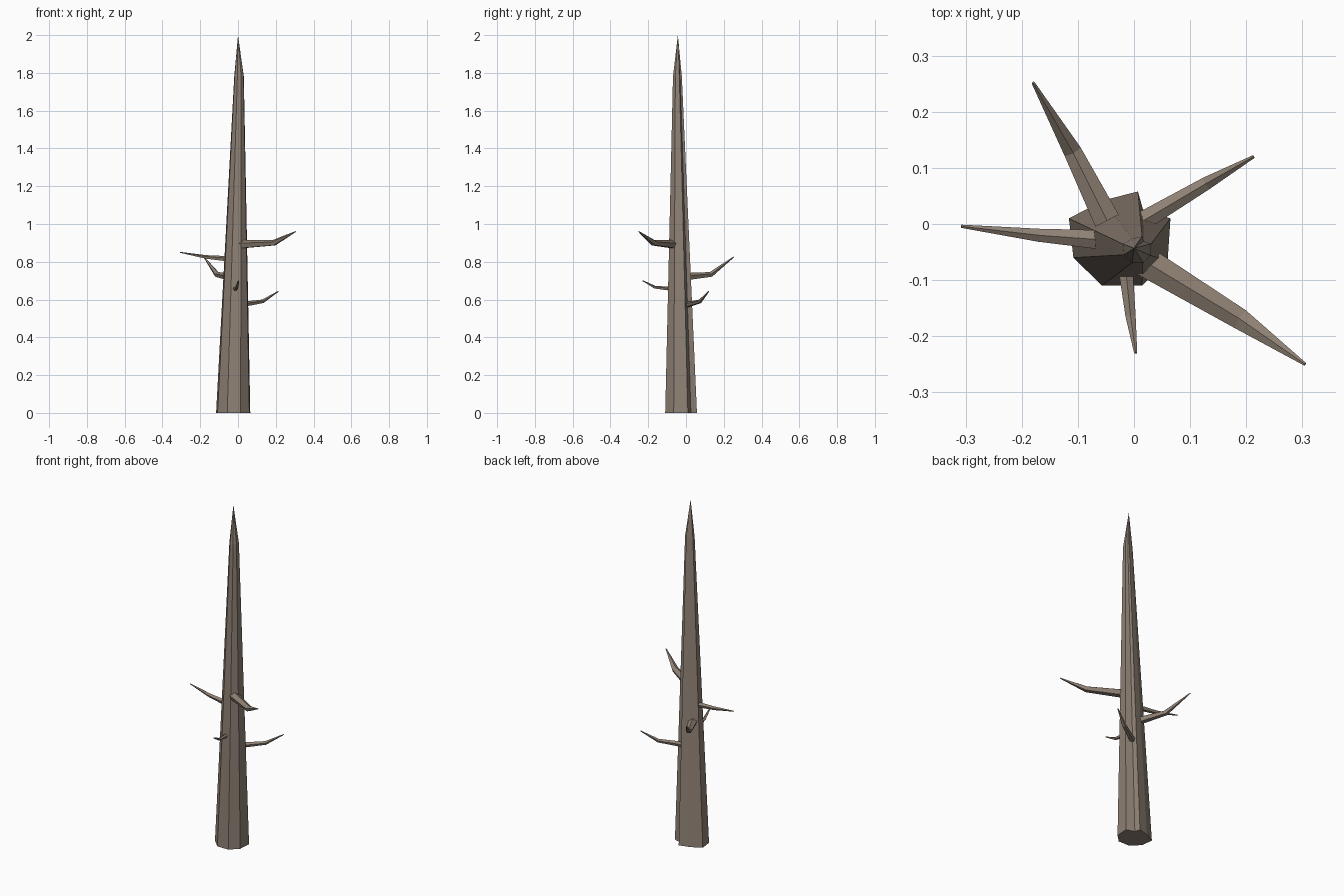
import bpy
import bmesh
import math
from mathutils import Vector

cube = bpy.data.objects.get("Cube")
if cube:
    bpy.data.objects.remove(cube, do_unlink=True)

bark = bpy.data.materials.new("grey_brown_bark")
bark.use_nodes = True
BARK = (0.28, 0.225, 0.18, 1)
bark.diffuse_color = BARK
bark.node_tree.nodes["Principled BSDF"].inputs["Base Color"].default_value = BARK


def loft(name, rings, tip=None):
    """Skin a list of equal-sized rings, capped at the start and closed at a tip."""
    bm = bmesh.new()
    loops = [[bm.verts.new(p) for p in ring] for ring in rings]
    n = len(loops[0])
    for a, b in zip(loops, loops[1:]):
        for i in range(n):
            j = (i + 1) % n
            bm.faces.new((a[i], a[j], b[j], b[i]))
    bm.faces.new(loops[0][::-1])
    if tip is None:
        bm.faces.new(loops[-1])
    else:
        apex = bm.verts.new(tip)
        for i in range(n):
            bm.faces.new((loops[-1][i], loops[-1][(i + 1) % n], apex))
    bmesh.ops.recalc_face_normals(bm, faces=bm.faces)
    mesh = bpy.data.meshes.new(name)
    bm.to_mesh(mesh)
    bm.free()
    mesh.materials.append(bark)
    obj = bpy.data.objects.new(name, mesh)
    bpy.context.collection.objects.link(obj)
    return obj


# Trunk: irregular grooved outline, tapering to a sharp, slightly offset point
outline = [(0.065, 0.01), (0.016, 0.026), (0.007, 0.058), (-0.055, 0.042),
           (-0.116, 0.01), (-0.108, -0.06), (-0.057, -0.11), (0.014, -0.11),
           (0.06, -0.065)]
base = Vector((-0.027, -0.028, 0))
top = Vector((0.005, -0.046, 1.78))


def trunk_ring(t):
    centre = base.lerp(top, t)
    scale = 1 - 0.72 * t
    return [centre + (Vector((x, y, 0)) - base) * scale for x, y in outline]


loft("trunk", [trunk_ring(t) for t in (0, 0.5, 1)], tip=(0, -0.043, 2))


# Branches: bent five-sided spikes that turn upward past the middle
def branch(name, root, bend, tip, width, sides=5):
    points = [Vector(p) for p in (root, bend, tip)]
    rings = []
    for i, (p, w) in enumerate(zip(points, (width, width * 0.68, 0.006))):
        along = (points[min(i + 1, 2)] - points[max(i - 1, 0)]).normalized()
        side = along.cross(Vector((0, 0, 1))).normalized()
        up = side.cross(along)
        angles = [math.tau * k / sides + math.pi / 2 for k in range(sides)]
        rings.append([p + side * math.cos(a) * w / 2 + up * math.sin(a) * w * 0.42
                      for a in angles])
    loft(name, rings)


branch("branch_front_left", (0, -0.055, 0.89), (0.19, -0.17, 0.90), (0.305, -0.25, 0.96), 0.058)
branch("branch_right", (-0.06, -0.028, 0.815), (-0.17, -0.02, 0.825), (-0.308, -0.004, 0.85), 0.036)
branch("branch_back_right", (-0.045, 0.0, 0.72), (-0.11, 0.13, 0.732), (-0.18, 0.252, 0.825), 0.05)
branch("branch_back_left", (0.015, 0.005, 0.572), (0.13, 0.073, 0.59), (0.213, 0.12, 0.643), 0.036)
branch("branch_front", (-0.016, -0.07, 0.655), (-0.006, -0.165, 0.665), (0.003, -0.23, 0.70), 0.028)
